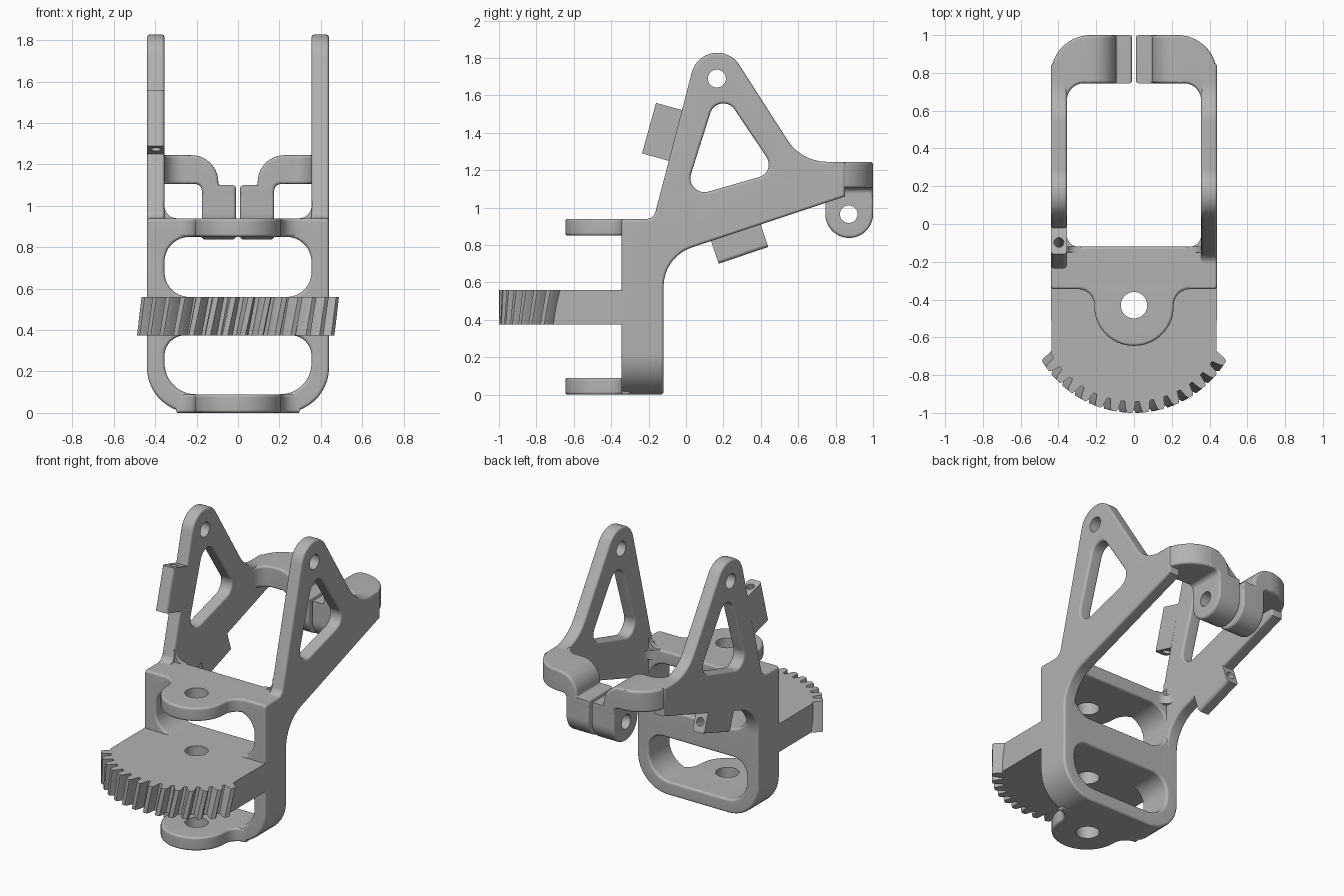
import bpy, bmesh
from math import sin, cos, tan, pi, radians
from mathutils import Vector, Matrix

if "Cube" in bpy.data.objects:
    bpy.data.objects.remove(bpy.data.objects["Cube"])

grey = bpy.data.materials.new("plain grey")
grey.use_nodes = True
grey.diffuse_color = (0.45, 0.45, 0.45, 1)
grey.node_tree.nodes["Principled BSDF"].inputs["Base Color"].default_value = (0.45, 0.45, 0.45, 1)

X, Y, Z = Vector((1, 0, 0)), Vector((0, 1, 0)), Vector((0, 0, 1))
SOFT = 0.015             # edge rounding
OUT, IN = 0.44, 0.355    # side plate faces


def rounded(points):
    """Polygon whose corners (x, y, radius) are replaced by arcs."""
    result, n = [], len(points)
    for i, p in enumerate(points):
        here = Vector(p[:2])
        r = p[2] if len(p) > 2 else 0
        if not r:
            result.append(here)
            continue
        to_prev = (Vector(points[i - 1][:2]) - here).normalized()
        to_next = (Vector(points[(i + 1) % n][:2]) - here).normalized()
        half = to_prev.angle(to_next) / 2
        centre = here + (to_prev + to_next).normalized() * (r / sin(half))
        start = here + to_prev * (r / tan(half)) - centre
        end = here + to_next * (r / tan(half)) - centre
        sweep = start.angle_signed(end)
        steps = max(3, int(abs(sweep) / radians(8)))
        for k in range(steps + 1):
            a = -sweep * k / steps
            result.append(centre + Matrix.Rotation(a, 2) @ start)
    return result


def circle(x, y, r, n=40):
    return [Vector((x + r * cos(2 * pi * k / n), y + r * sin(2 * pi * k / n))) for k in range(n)]


def oriented(loop, ccw):
    area = sum(loop[i - 1].cross(loop[i]) for i in range(len(loop)))
    return loop if (area > 0) == ccw else loop[::-1]


def inset(loop, d):
    """Move a loop into the material by d, with mitred corners."""
    result = []
    for i, p in enumerate(loop):
        a = (p - loop[i - 1]).normalized()
        b = (loop[(i + 1) % len(loop)] - p).normalized()
        na, nb = Vector((-a.y, a.x)), Vector((-b.y, b.x))
        result.append(p + (na + nb) * (d / (1 + na.dot(nb))))
    return result


def finish(name, bm):
    bmesh.ops.recalc_face_normals(bm, faces=bm.faces[:])
    mesh = bpy.data.meshes.new(name)
    bm.to_mesh(mesh)
    bm.free()
    mesh.materials.append(grey)
    mesh.shade_smooth()
    mesh.set_sharp_from_angle(angle=radians(35))
    obj = bpy.data.objects.new(name, mesh)
    bpy.context.scene.collection.objects.link(obj)
    obj.modifiers.new("even shading", "WEIGHTED_NORMAL").keep_sharp = True
    return obj


def solid(name, outline, lo, hi, a, b, windows=(), holes=(), soft=SOFT, origin=(0, 0, 0)):
    """Extrude a profile in plane a-b along a x b; outline and windows get soft rims."""
    bm = bmesh.new()
    loops = [(oriented(rounded(outline), True), soft)]
    loops += [(oriented(rounded(w), False), soft) for w in windows]
    loops += [(oriented(circle(*h), False), 0) for h in holes]
    caps = ([], [])
    for loop, s in loops:
        turns = [k * pi / 6 for k in range(4)] if s else [0]
        levels = [(s * (1 - sin(t)), lo + s * (1 - cos(t))) for t in turns]
        levels += [(d, lo + hi - h) for d, h in reversed(levels)]
        rings = [[bm.verts.new((p.x, p.y, h)) for p in inset(loop, d)] for d, h in levels]
        n = len(loop)
        for low, high in zip(rings, rings[1:]):
            for i in range(n):
                bm.faces.new((low[i - 1], low[i], high[i], high[i - 1]))
        for cap, ring in zip(caps, (rings[0], rings[-1])):
            cap += [bm.edges.get((ring[i - 1], ring[i])) for i in range(n)]
    for cap in caps:
        bmesh.ops.triangle_fill(bm, edges=cap, use_beauty=True, normal=(0, 0, 1))
    frame = Matrix((a, b, a.cross(b))).transposed().to_4x4()
    bm.transform(Matrix.Translation(origin) @ frame)
    return finish(name, bm)


def box(x, z0, z1, r0, r1):
    return [(-x, z0, r0), (x, z0, r0), (x, z1, r1), (-x, z1, r1)]


# Upright frame with two windows
solid("upright_frame", box(OUT, 0, 0.94, 0.22, 0.02), 0.12, 0.345, X, Z,
      windows=[box(IN, 0.09, 0.375, 0.15, 0.1), box(IN, 0.56, 0.85, 0.12, 0.12)])

# Hinge lugs at the top and bottom of the frame
PIVOT = -0.43
lug = [(-0.3, -0.3), (-0.3, -0.345), (-0.21, -0.345, 0.085), (-0.21, -0.645, 0.208)]
lug += [(-p[0],) + p[1:] for p in reversed(lug)]
for name, z in (("lower_hinge_lug", 0), ("upper_hinge_lug", 0.85)):
    solid(name, lug, z, z + 0.09, X, Y, holes=[(0, PIVOT, 0.07)])

# Gear sector plate
ROOT = 0.51
rim = [(ROOT * sin(radians(a)), PIVOT - ROOT * cos(radians(a))) for a in range(-59, 60, 2)]
solid("gear_plate", [(OUT, -0.135), (-OUT, -0.135)] + rim, 0.375, 0.56, X, Y,
      holes=[(0, PIVOT, 0.07)], soft=0)

# Slightly twisted gear teeth
TEETH, SPAN, TWIST = 14, radians(55.5), radians(2)
flank = [(0.49, 0.032), (0.525, 0.026), (0.555, 0.021), (0.57, 0.013)]
section = [(r, -w / r) for r, w in flank] + [(r, w / r) for r, w in reversed(flank)]
bm = bmesh.new()
for t in range(TEETH):
    mid = SPAN * (2 * t / (TEETH - 1) - 1)
    rings = []
    for k in range(5):
        turn = mid + TWIST * (k / 2 - 1)
        z = 0.375 + 0.185 * k / 4
        rings.append([bm.verts.new((r * sin(turn + w), PIVOT - r * cos(turn + w), z))
                      for r, w in section])
    for low, high in zip(rings, rings[1:]):
        for i in range(len(section)):
            bm.faces.new((low[i - 1], low[i], high[i], high[i - 1]))
    bm.faces.new(rings[0])
    bm.faces.new(rings[-1])
finish("gear_teeth", bm)

# Side plates, rear arms and clamp lugs, one set per side
plate = [(-0.345, 0.3), (-0.345, 0.94, 0.02), (-0.173, 0.94, 0.05), (0.112, 2.033, 0.14),
         (0.617, 1.245, 0.25), (0.85, 1.245), (0.85, 1.06), (-0.12, 0.737, 0.22), (-0.12, 0.3)]
triangle = [(-0.015, 1.047, 0.075), (0.484, 1.19, 0.07), (0.176, 1.651, 0.073)]
arm = [(OUT, 0.65), (OUT, 1, 0.21), (0.225, 1), (0.225, 0.745), (IN, 0.745, 0.09), (IN, 0.65)]
neck = [(0.26, 1.245), (0.095, 1.245, 0.13), (0.095, 1.1, 0.012), (0.01, 1.1, 0.03),
        (0.01, 1.05), (0.175, 1.05), (0.175, 1.105, 0.03), (0.26, 1.105)]
clamp = [(0.745, 1.1), (1, 1.1), (1, 0.838, 0.127), (0.745, 0.838, 0.127)]
web = [(0.4, 0.92), (0.28, 0.92), (0.28, 0.94), (IN, 0.94, 0.06), (IN, 1.02), (0.4, 1.02)]
gusset = [(0.4, -0.14), (0.28, -0.14), (0.28, -0.12), (IN, -0.12, 0.06), (IN, -0.04), (0.4, -0.04)]


def mirrored(points, s):
    return [(s * p[0],) + p[1:] for p in points]


for side, s in (("left", 1), ("right", -1)):
    lo, hi = sorted((s * IN, s * OUT))
    solid(side + "_side_plate", plate, lo, hi, Y, Z,
          windows=[triangle], holes=[(0.165, 1.69, 0.048)])
    solid(side + "_rear_arm", mirrored(arm, s), 1.105, 1.245, X, Y)
    solid(side + "_arm_neck", mirrored(neck, s), -1, -0.745, X, Z)
    lo, hi = sorted((s * 0.01, s * 0.175))
    solid(side + "_clamp_lug", clamp, lo, hi, Y, Z, holes=[(0.87, 0.965, 0.047)])
    solid(side + "_top_fillet", mirrored(web, s), 0.12, 0.15, X, Z, soft=0)
    solid(side + "_back_fillet", mirrored(gusset, s), 0.865, 0.925, X, Y, soft=0)

# Cable guides on the right plate: blocks with a bore along the plate edge
guide = [(-0.0425, 0, 0.02), (0.0425, 0, 0.02), (0.0425, 0.16), (-0.0425, 0.16)]
for name, y0, z0, y1, z1, flip in (("front_cable_guide", -0.235, 1.29, -0.16, 1.56, 1),
                                   ("lower_cable_guide", 0.175, 0.70, 0.44, 0.79, -1)):
    along = Vector((0, y1 - y0, z1 - z0))
    inward = Vector((0, along.z, -along.y)).normalized() * flip
    across = inward.cross(along.normalized())
    solid(name, guide, 0, along.length, across, inward, holes=[(0, 0.065, 0.026)],
          soft=0, origin=(-(IN + OUT) / 2, y0, z0))
